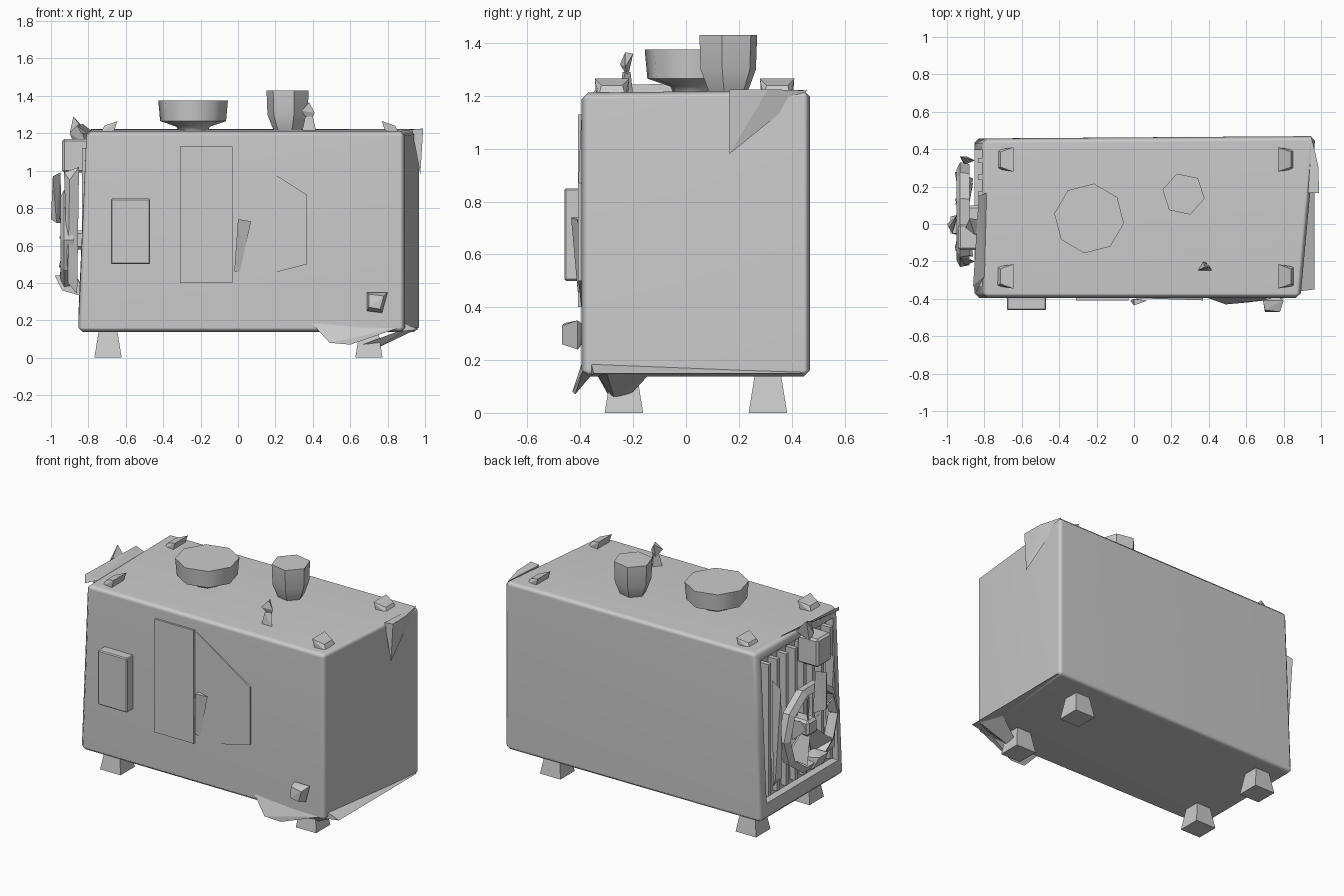
import bpy, bmesh, math
from mathutils import Vector

if "Cube" in bpy.data.objects:
    bpy.data.objects.remove(bpy.data.objects["Cube"])


def finish(name, bm, smooth=False):
    bmesh.ops.recalc_face_normals(bm, faces=bm.faces)
    me = bpy.data.meshes.new(name)
    bm.to_mesh(me)
    bm.free()
    ob = bpy.data.objects.new(name, me)
    bpy.context.collection.objects.link(ob)
    if smooth:
        bpy.ops.object.select_all(action='DESELECT')
        ob.select_set(True)
        bpy.context.view_layer.objects.active = ob
        bpy.ops.object.shade_smooth_by_angle(angle=math.radians(50))
    return ob


def box(name, x0, x1, y0, y1, z0, z1, bevel=0.0):
    bm = bmesh.new()
    bmesh.ops.create_cube(bm, size=1)
    for v in bm.verts:
        v.co = ((x0 + x1) / 2 + v.co.x * (x1 - x0),
                (y0 + y1) / 2 + v.co.y * (y1 - y0),
                (z0 + z1) / 2 + v.co.z * (z1 - z0))
    if bevel:
        bmesh.ops.bevel(bm, geom=bm.edges[:], offset=bevel, segments=1, affect='EDGES')
    return finish(name, bm)


def hull(name, pts):
    bm = bmesh.new()
    for p in pts:
        bm.verts.new(p)
    res = bmesh.ops.convex_hull(bm, input=bm.verts[:])
    bmesh.ops.delete(bm, geom=[v for v in res["geom_interior"] if isinstance(v, bmesh.types.BMVert)],
                     context='VERTS')
    return finish(name, bm)


def turned(name, cx, cy, n, profile, turn=0.0, smooth=True):
    """Stack of n-sided rings given as (radius, z)."""
    bm = bmesh.new()
    rings = []
    for r, z in profile:
        angs = [math.radians(turn) + 2 * math.pi * i / n for i in range(n)]
        rings.append([bm.verts.new((cx + r * math.cos(a), cy + r * math.sin(a), z)) for a in angs])
    for a, b in zip(rings, rings[1:]):
        for i in range(n):
            j = (i + 1) % n
            bm.faces.new((a[i], a[j], b[j], b[i]))
    bm.faces.new(rings[0])
    bm.faces.new(rings[-1])
    return finish(name, bm, smooth)


# Housing: skewed box with softened edges and a recessed radiator end
bm = bmesh.new()
bmesh.ops.create_cube(bm, size=2)
for v in bm.verts:
    sx, sy, sz = v.co
    x = (0.97 if sy > 0 else 0.89) if sx > 0 else (-0.81 if sz > 0 else -0.855)
    y = (0.47 if sx > 0 else 0.457) if sy > 0 else -0.395
    top = 1.222 if sy > 0 else 1.212
    v.co = (x, y, top if sz > 0 else 0.137)
bmesh.ops.recalc_face_normals(bm, faces=bm.faces)
bmesh.ops.bevel(bm, geom=bm.edges[:], offset=0.025, segments=1, affect='EDGES')
bm.normal_update()
left = max(bm.faces, key=lambda f: -f.normal.x * f.calc_area())
bmesh.ops.inset_region(bm, faces=[left], thickness=0.05)
for v in left.verts:
    if v.co.z < 0.5:
        v.co.z += 0.05
res = bmesh.ops.extrude_discrete_faces(bm, faces=[left])
for v in res["faces"][0].verts:
    v.co.x += 0.05
housing = finish("housing", bm, smooth=True)
weighted = housing.modifiers.new("even_shading", 'WEIGHTED_NORMAL')
weighted.keep_sharp = True

# Tapered feet
for x, sx in ((-0.695, "left"), (0.70, "right")):
    for y, sy in ((-0.235, "front"), (0.31, "back")):
        turned(f"foot_{sy}_{sx}", x, y, 4, [(0.103, 0), (0.07, 0.145)], 45, smooth=False)

# Lifting lugs on the roof corners
for x, sx in ((-0.685, "left"), (0.81, "right")):
    d = 1 if x > 0 else -1
    for y, sy in ((-0.28, "front"), (0.345, "back")):
        hull(f"lug_{sy}_{sx}", [(x - 0.04 * d, y - 0.065, 1.265), (x - 0.04 * d, y + 0.065, 1.265),
                                (x - 0.02 * d, y - 0.06, 1.20), (x - 0.02 * d, y + 0.06, 1.20),
                                (x + 0.05 * d, y - 0.05, 1.20), (x + 0.05 * d, y + 0.05, 1.20),
                                (x + 0.03 * d, y - 0.04, 1.24), (x + 0.03 * d, y + 0.04, 1.24)])

# Roof fittings
turned("roof_cap", -0.24, 0.03, 8, [(0.08, 1.215), (0.09, 1.235), (0.178, 1.265), (0.188, 1.375)], 37)
turned("exhaust_stack", 0.265, 0.16, 6, [(0.075, 1.215), (0.085, 1.235), (0.11, 1.30), (0.115, 1.43)], 48)
hull("roof_valve_base", [(0.34, -0.25, 1.20), (0.42, -0.25, 1.20), (0.38, -0.20, 1.20), (0.40, -0.23, 1.29),
                         (0.36, -0.24, 1.29), (0.38, -0.21, 1.29)])
hull("roof_valve_top", [(0.34, -0.25, 1.32), (0.41, -0.23, 1.31), (0.37, -0.20, 1.36), (0.38, -0.23, 1.365),
                        (0.37, -0.22, 1.27), (0.39, -0.22, 1.27)])

# Front panel, seam strip, control box and drain fitting
box("door_panel", -0.31, -0.03, -0.408, -0.385, 0.40, 1.13)
hull("side_panel", [(-0.02, -0.396, 0.40), (-0.02, -0.396, 1.12), (0.37, -0.408, 0.50), (0.37, -0.408, 0.87),
                    (0.37, -0.39, 0.50), (0.37, -0.39, 0.87), (-0.02, -0.39, 0.40)])
box("control_box", -0.68, -0.47, -0.46, -0.39, 0.50, 0.85, 0.006)
hull("door_handle", [(0.0, -0.435, 0.74), (0.07, -0.41, 0.73), (-0.02, -0.41, 0.46),
                     (0.0, -0.40, 0.74), (0.01, -0.40, 0.46)])
hull("drain_fitting", [(0.70, -0.47, 0.27), (0.70, -0.46, 0.34), (0.78, -0.47, 0.33), (0.76, -0.47, 0.26),
                       (0.69, -0.41, 0.25), (0.69, -0.41, 0.35), (0.80, -0.41, 0.35), (0.77, -0.41, 0.24),
                       (0.72, -0.385, 0.27), (0.77, -0.385, 0.33)])

# Lower skirt at the front right and sill along the right end
hull("front_skirt", [(0.38, -0.39, 0.20), (0.86, -0.39, 0.16), (0.49, -0.43, 0.08), (0.60, -0.42, 0.07),
                     (0.80, -0.36, 0.14)])
hull("skirt_bracket", [(0.88, -0.34, 0.15), (0.95, -0.30, 0.15), (0.64, -0.29, 0.06), (0.74, -0.27, 0.05),
                       (0.77, -0.20, 0.08), (0.90, -0.14, 0.145)])
hull("right_sill", [(0.86, -0.36, 0.14), (0.965, -0.35, 0.15), (0.86, 0.44, 0.14), (0.965, 0.44, 0.15),
                    (0.88, -0.36, 0.19), (0.93, 0.44, 0.17)])
# Corner flap at the top of the right end
hull("corner_flap", [(0.95, 0.46, 1.22), (0.985, 0.31, 1.225), (0.99, 0.165, 1.225), (0.93, 0.165, 1.22),
                     (0.975, 0.165, 0.98), (0.96, 0.32, 1.20)])

# Radiator slats in the left recess
for i in range(8):
    y = -0.29 + i * 0.09
    box(f"radiator_slat_{i}", -0.835, -0.77, y - 0.014, y + 0.014, 0.27, 1.12)

# Fan guard ring, blades and hub
fan = Vector((-0.91, 0.05, 0.63))
bm = bmesh.new()
n, section = 10, ((0.28, -0.02), (0.24, -0.04), (0.23, 0.02), (0.27, 0.03))
rows = []
for i in range(n):
    a = 2 * math.pi * i / n
    rows.append([bm.verts.new(fan + Vector((dx, r * math.cos(a), r * math.sin(a)))) for r, dx in section])
for i in range(n):
    for k in range(4):
        a, b = rows[i], rows[(i + 1) % n]
        bm.faces.new((a[k], b[k], b[(k + 1) % 4], a[(k + 1) % 4]))
finish("fan_ring", bm)
for i in range(5):
    a = math.radians(90 + 72 * i)
    u = Vector((0, math.cos(a), math.sin(a)))
    w = Vector((0, -math.sin(a), math.cos(a)))
    hull(f"fan_blade_{i}", [fan + u * r + w * s + Vector((s * 0.8 + t, 0, 0))
                            for r, s in ((0.04, -0.02), (0.04, 0.02), (0.22, -0.06), (0.22, 0.05))
                            for t in (0, 0.01)])
box("fan_hub", -0.94, -0.80, 0.0, 0.10, 0.58, 0.68, 0.015)

# Brackets and pipes on the radiator end
box("expansion_tank", -0.94, -0.79, -0.14, 0.0, 0.99, 1.17, 0.012)
hull("lower_bracket", [(-0.98, -0.05, 0.44), (-0.98, 0.04, 0.44), (-0.94, -0.06, 0.36), (-0.94, 0.05, 0.36),
                       (-0.80, -0.05, 0.32), (-0.80, 0.05, 0.34), (-0.87, -0.05, 0.44), (-0.87, 0.05, 0.42)])
hull("guard_bar", [(-0.99, -0.02, 0.97), (-0.95, 0.04, 0.99), (-1.0, 0.0, 0.74), (-0.94, 0.05, 0.72),
                   (-0.97, -0.05, 0.72)])
for y, side in ((-0.20, "front"), (0.34, "back")):
    hull(f"guard_post_{side}", [(-0.91, y - 0.02, 0.40), (-0.89, y + 0.02, 0.40), (-0.90, y - 0.02, 0.95),
                                (-0.93, y + 0.02, 0.99), (-0.86, y, 0.34), (-0.85, y, 1.02)])
hull("top_pipe", [(-0.90, -0.02, 1.20), (-0.88, 0.03, 1.29), (-0.85, -0.06, 1.25), (-0.80, 0.02, 1.20),
                  (-0.88, 0.0, 1.15), (-0.81, -0.05, 1.14)])
hull("roof_edge_flap", [(-0.86, -0.33, 1.24), (-0.80, -0.28, 1.20), (-0.83, 0.15, 1.25), (-0.78, 0.17, 1.21),
                        (-0.84, -0.36, 1.20)])
